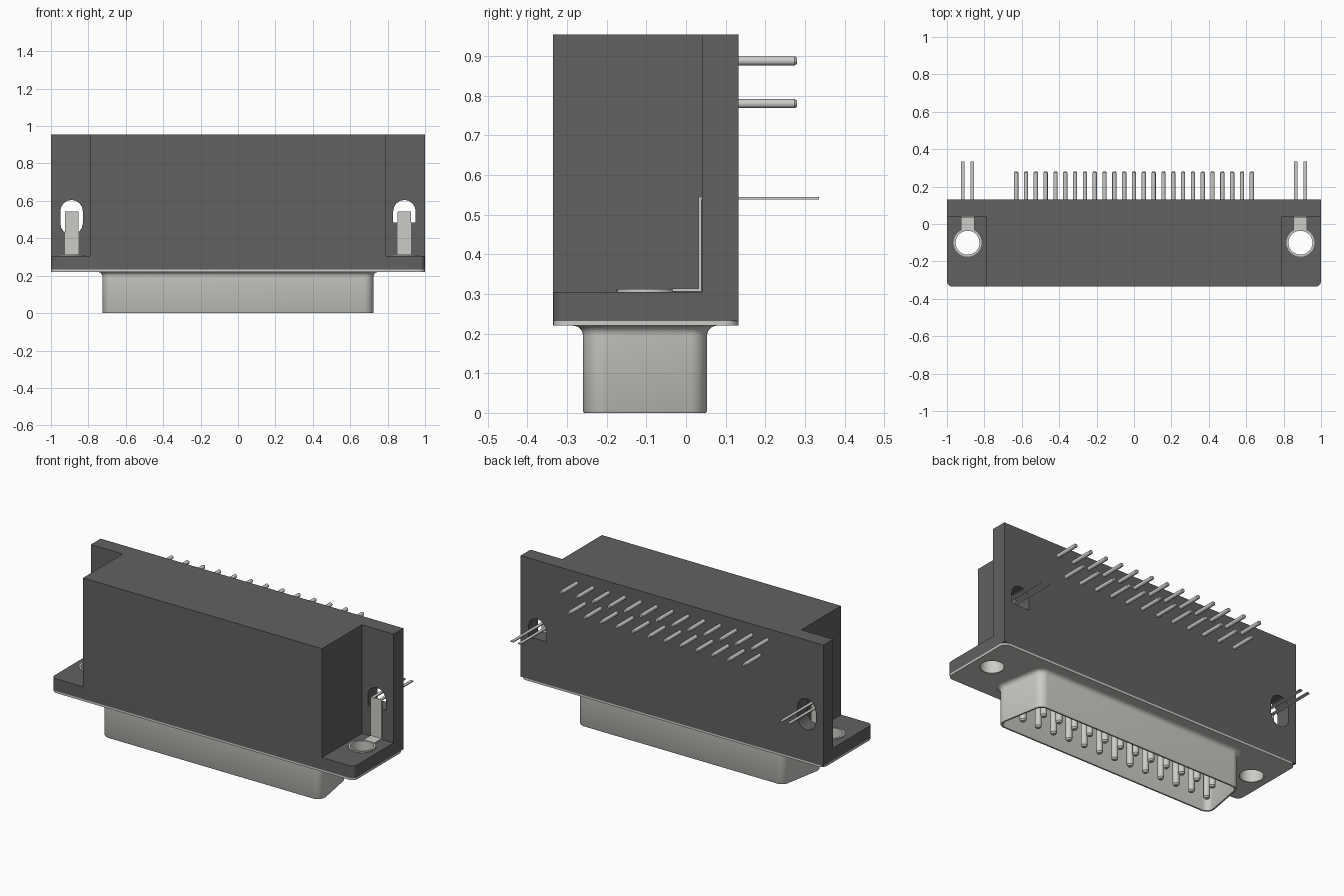
import bpy, bmesh, math
from mathutils import Matrix, Vector

if "Cube" in bpy.data.objects:
    bpy.data.objects.remove(bpy.data.objects["Cube"])


def material(name, rgb):
    m = bpy.data.materials.new(name)
    m.diffuse_color = (*rgb, 1)
    m.use_nodes = True
    m.node_tree.nodes["Principled BSDF"].inputs["Base Color"].default_value = m.diffuse_color
    return m


DARK = material("dark_plastic", (0.12, 0.12, 0.12))
METAL = material("metal", (0.6, 0.6, 0.57))


def finish(name, bm, mat):
    bmesh.ops.remove_doubles(bm, verts=bm.verts, dist=1e-5)
    bmesh.ops.recalc_face_normals(bm, faces=bm.faces)
    me = bpy.data.meshes.new(name)
    bm.to_mesh(me)
    bm.free()
    ob = bpy.data.objects.new(name, me)
    bpy.context.collection.objects.link(ob)
    me.materials.append(mat)
    bpy.ops.object.select_all(action='DESELECT')
    ob.select_set(True)
    bpy.context.view_layer.objects.active = ob
    bpy.ops.object.shade_smooth_by_angle(angle=math.radians(35))
    return ob


def arc(cx, cy, r, a0, a1, n=8):
    return [(cx + r * math.cos(math.radians(a0 + (a1 - a0) * i / n)),
             cy + r * math.sin(math.radians(a0 + (a1 - a0) * i / n))) for i in range(n + 1)]


def circle(cx, cy, r):
    return arc(cx, cy, r, 0, 360, 32)[:-1]


def plate(name, loops, lo, hi, mat, upright=False):
    """Extrude an outline with holes along z, or along y when upright."""
    cu = bpy.data.curves.new(name + "_profile", 'CURVE')
    cu.dimensions = '2D'
    cu.fill_mode = 'BOTH'
    cu.extrude = (hi - lo) / 2
    for pts in loops:
        sp = cu.splines.new('POLY')
        sp.points.add(len(pts) - 1)
        for p, (x, y) in zip(sp.points, pts):
            p.co = (x, y, 0, 1)
        sp.use_cyclic_u = True
    tmp = bpy.data.objects.new(name + "_profile", cu)
    bpy.context.collection.objects.link(tmp)
    bpy.context.view_layer.update()
    me = bpy.data.meshes.new_from_object(tmp.evaluated_get(bpy.context.evaluated_depsgraph_get()))
    bpy.data.objects.remove(tmp)
    bm = bmesh.new()
    bm.from_mesh(me)
    mid = (lo + hi) / 2
    if upright:
        bm.transform(Matrix.Translation((0, mid, 0)) @ Matrix.Rotation(math.pi / 2, 4, 'X'))
    else:
        bm.transform(Matrix.Translation((0, 0, mid)))
    return finish(name, bm, mat)


def add_box(bm, x0, x1, y0, y1, z0, z1):
    m = Matrix.Translation(((x0 + x1) / 2, (y0 + y1) / 2, (z0 + z1) / 2))
    bmesh.ops.create_cube(bm, size=1, matrix=m @ Matrix.Diagonal((x1 - x0, y1 - y0, z1 - z0, 1)))


def add_pin(bm, start, end, r):
    # round pin with a short tapered tip
    a, b = Vector(start), Vector(end)
    d = (b - a).normalized()
    rot = d.to_track_quat('Z', 'Y').to_matrix().to_4x4()
    tip = b - d * r * 0.5
    for p, q, r0, r1 in ((a, tip, r, r), (tip, b, r, r * 0.65)):
        bmesh.ops.create_cone(bm, cap_ends=(p != a), segments=16, radius1=r0, radius2=r1,
                              depth=(q - p).length,
                              matrix=Matrix.Translation((p + q) / 2) @ rot)


def d_loop(off):
    # D-shaped outline, wide at the front, grown by off
    r, wf, wb, yf, yb = 0.05 + off, 0.675, 0.637, -0.21, 0.003
    return (arc(wf, yf, r, -90, 10) + arc(wb, yb, r, 10, 90)
            + arc(-wb, yb, r, 90, 170) + arc(-wf, yf, r, 170, 270))


F, M, B = -0.335, 0.04, 0.132      # front, wing front and back in y
HX, HY = 0.89, -0.10               # screw hole centre
holes = [circle(s * HX, HY, 0.07) for s in (-1, 1)]

# Plastic body: main block, base flange, back plate with slots
bm = bmesh.new()
add_box(bm, -0.79, 0.79, F, M, 0.305, 0.955)
finish("main_block", bm, DARK)
base = arc(-0.97, F + 0.03, 0.03, 180, 270) + arc(0.97, F + 0.03, 0.03, 270, 360) + [(1, M), (-1, M)]
plate("base_flange", [base] + holes, 0.232, 0.305, DARK)
slot_l = arc(-HX, 0.545, 0.06, 0, 180) + arc(-HX, 0.48, 0.06, 180, 360)
slot_r = arc(HX, 0.545, 0.06, 0, 180) + [(HX - 0.06, 0.485), (HX + 0.06, 0.485)]
plate("back_plate", [[(-1, 0.232), (1, 0.232), (1, 0.955), (-1, 0.955)], slot_l, slot_r],
      M, B, DARK, upright=True)

# Metal face plate
c = 0.035
rim = (arc(-1 + c, F + c, c, 180, 270) + arc(1 - c, F + c, c, 270, 360)
       + arc(1 - c, B - c, c, 0, 90) + arc(-1 + c, B - c, c, 90, 180))
plate("face_plate", [rim, d_loop(0.025)] + holes, 0.22, 0.232, METAL)

# D-shaped shell, lofted from the flared root round the lip and back up inside
profile = [(0.025 * (1 - math.sin(a)), 0.22 - 0.025 * (1 - math.cos(a)))
           for a in (math.pi / 2 * i / 6 for i in range(7))]
profile += [(0, 0.005), (-0.003, 0), (-0.012, 0), (-0.015, 0.005), (-0.015, 0.232)]
bm = bmesh.new()
rings = [[bm.verts.new((x, y, z)) for x, y in d_loop(o)] for o, z in profile]
n = len(rings[0])
for a, b in zip(rings, rings[1:]):
    for i in range(n):
        bm.faces.new((a[i], a[(i + 1) % n], b[(i + 1) % n], b[i]))
finish("shell", bm, METAL)

# Contact pins in the shell and solder pins at the back, 13 + 12
contacts, solder = bmesh.new(), bmesh.new()
for i in range(25):
    x = (i - 12) * 0.0525
    first = i % 2 == 0
    add_pin(contacts, (x, -0.157 if first else -0.049, 0.24), (x, -0.157 if first else -0.049, 0.012), 0.018)
    z = 0.888 if first else 0.78
    add_pin(solder, (x, 0.12, z), (x, 0.28, z), 0.0115)
finish("contact_pins", contacts, METAL)
finish("solder_pins", solder, METAL)

# Board locks: eyelet in the hole, bent strap, two prongs through the slot
for s, side in ((-1, "left"), (1, "right")):
    x = s * HX
    plate(side + "_eyelet", [circle(x, HY, 0.075), circle(x, HY, 0.064)], 0.221, 0.312, METAL)
    bm = bmesh.new()
    add_box(bm, x - 0.036, x + 0.036, -0.034, 0.038, 0.306, 0.314)
    add_box(bm, x - 0.036, x + 0.036, 0.032, 0.039, 0.306, 0.544)
    for d in (-0.025, 0.025):
        add_box(bm, x + d - 0.009, x + d + 0.009, 0.035, 0.335, 0.538, 0.544)
    finish(side + "_board_lock", bm, METAL)
